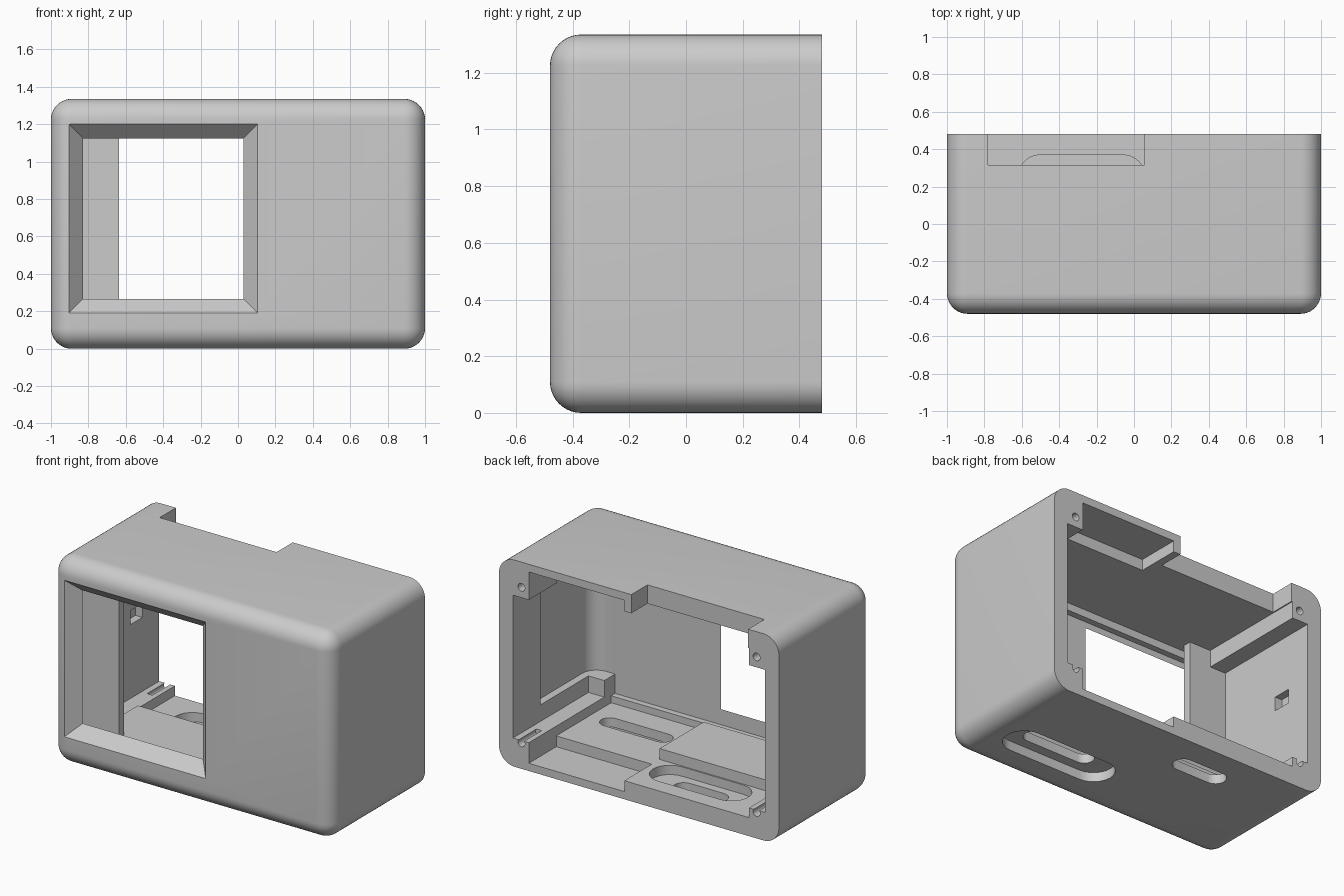
import bpy, bmesh, math
from mathutils import Vector

if "Cube" in bpy.data.objects:
    bpy.data.objects.remove(bpy.data.objects["Cube"], do_unlink=True)

grey = bpy.data.materials.new("plain grey plastic")
grey.use_nodes = True
colour = (0.6, 0.6, 0.6, 1)
grey.diffuse_color = colour
grey.node_tree.nodes["Principled BSDF"].inputs["Base Color"].default_value = colour


def finish(name, bm):
    bmesh.ops.recalc_face_normals(bm, faces=bm.faces)
    mesh = bpy.data.meshes.new(name)
    bm.to_mesh(mesh)
    bm.free()
    mesh.materials.append(grey)
    ob = bpy.data.objects.new(name, mesh)
    bpy.context.collection.objects.link(ob)
    return ob


def box(name, x, y, z, radius=0, pick=None):
    """Box from three ranges; edges chosen by pick(a, b) are rounded."""
    bm = bmesh.new()
    bmesh.ops.create_cube(bm, size=1)
    for v in bm.verts:
        v.co = Vector([r[0] if c < 0 else r[1] for r, c in zip((x, y, z), v.co)])
    if radius:
        edges = [e for e in bm.edges if pick(e.verts[0].co, e.verts[1].co)]
        bmesh.ops.bevel(bm, geom=edges, offset=radius, segments=10,
                        profile=0.5, affect='EDGES', clamp_overlap=True)
    return finish(name, bm)


def prism(name, points, offset):
    bm = bmesh.new()
    face = bm.faces.new([bm.verts.new(p) for p in points])
    ext = bmesh.ops.extrude_face_region(bm, geom=[face])
    moved = [g for g in ext["geom"] if isinstance(g, bmesh.types.BMVert)]
    bmesh.ops.translate(bm, verts=moved, vec=offset)
    return finish(name, bm)


def slot(name, cx, cy, half, r, z0, z1, n=12):
    """Upright stadium-shaped cutter, long in x."""
    pts = []
    for i in range(2 * n + 2):
        a = -math.pi / 2 + math.pi * (i if i <= n else i - 1) / n
        side = half if i <= n else -half
        pts.append((cx + side + r * math.cos(a), cy + r * math.sin(a), z0))
    return prism(name, pts, (0, 0, z1 - z0))


def apply_boolean(target, other, operation):
    mod = target.modifiers.new("boolean", 'BOOLEAN')
    mod.operation = operation
    mod.solver = 'EXACT'
    mod.object = other
    bpy.context.view_layer.objects.active = target
    bpy.ops.object.modifier_apply(modifier=mod.name)
    bpy.data.objects.remove(other, do_unlink=True)


# Outer shell: everything rounded except the flat back rim
H, B = 1.335, 0.48
shell = box("camera_case_shell", (-1, 1), (-B, B), (0, H), 0.11,
            lambda a, b: not (a.y > 0 and b.y > 0))

# Inner cavity, back opening and corner rails
cuts = [
    box("cavity", (-.787, .787), (-.4, .6), (.12, 1.214)),
    box("wide_cavity", (-.9, .9), (-.29, .6), (.183, 1.105)),
    box("display_gap", (-.9, -.7), (-.4, -.28), (.183, 1.15)),
    box("side_recess", (.5, .95), (-.4, .2), (.29, 1.214), 0.1,
        lambda a, b: min(a.x, b.x) > .9 and max(a.y, b.y) < 0),
    box("floor_pocket", (.105, .787), (.2, .6), (.05, .5)),
    box("ceiling_pocket", (.105, .787), (.2, .6), (.8, 1.285)),
    box("top_notch", (-.78, .055), (.315, .6), (1, 1.5)),
    box("latch_pocket", (-.95, -.85), (.19, .31), (.66, .75)),
]

# Screw holes in the four corners
for x in (-.84, .84):
    for z in (.167, 1.172):
        ring = [(x + .025 * math.cos(k * math.pi / 8), .3,
                 z + .025 * math.sin(k * math.pi / 8)) for k in range(16)]
        cuts.append(prism("screw_hole", ring, (0, .3, 0)))

# Window with sloping sides
bm = bmesh.new()
rings = []
for y, grow in ((-.49, .01), (-.395, -.08)):
    x0, x1, z0, z1 = -.905 - grow, .105 + grow, .19 - grow, 1.2 + grow
    rings.append([bm.verts.new(p) for p in
                  ((x0, y, z0), (x1, y, z0), (x1, y, z1), (x0, y, z1))])
bm.faces.new(rings[0])
bm.faces.new(rings[1])
for i in range(4):
    j = (i + 1) % 4
    bm.faces.new((rings[0][i], rings[0][j], rings[1][j], rings[1][i]))
cuts.append(finish("window", bm))

for cutter in cuts:
    apply_boolean(shell, cutter, 'DIFFERENCE')

# Display bracket, floor platform and lips along the front wall
for part in (
    box("display_bracket", (-.92, -.635), (-.31, -.256), (.1, 1.23)),
    box("floor_platform", (-.8, .105), (-.33, .12), (.1, .19)),
    box("lower_lip", (-.8, .8), (-.42, -.36), (.1, .165)),
    box("upper_lip", (-.8, .8), (-.42, -.36), (1.165, 1.23)),
):
    apply_boolean(shell, part, 'UNION')

# Button slots through the floor, each with a wider recess
for cutter in (
    slot("inner_recess", -.28, .25, .22, .12, .06, .5),
    slot("back_slot", -.28, .25, .12, .065, -.1, .3),
    slot("outer_recess", .45, -.136, .26, .125, -.1, .06),
    slot("front_slot", .45, -.136, .19, .06, -.1, .3),
):
    apply_boolean(shell, cutter, 'DIFFERENCE')

# Smooth shading on the rounded edges only
bpy.ops.object.select_all(action='DESELECT')
shell.select_set(True)
bpy.context.view_layer.objects.active = shell
bpy.ops.object.shade_smooth_by_angle(angle=math.radians(30))
